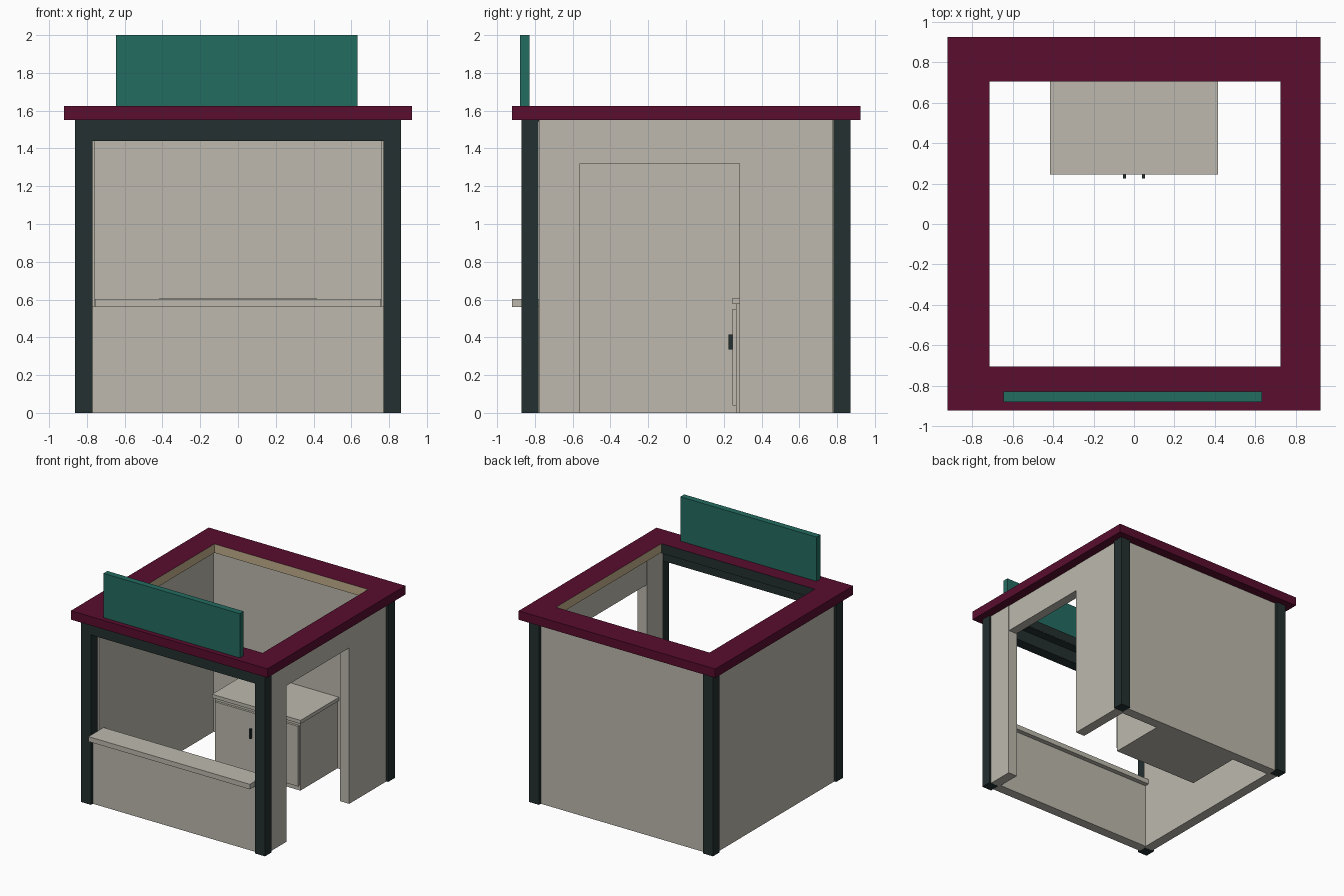
import bpy, bmesh

if "Cube" in bpy.data.objects:
    bpy.data.objects.remove(bpy.data.objects["Cube"])

def mat(name, r, g, b):
    m = bpy.data.materials.new(name)
    m.diffuse_color = (r, g, b, 1)
    m.use_nodes = True
    m.node_tree.nodes["Principled BSDF"].inputs["Base Color"].default_value = m.diffuse_color
    return m

CREAM = mat("cream", 0.51, 0.485, 0.42)
DARK = mat("dark_green", 0.017, 0.029, 0.029)
MAROON = mat("maroon", 0.10, 0.004, 0.027)
TEAL = mat("teal", 0.017, 0.15, 0.12)
TAN = mat("tan", 0.53, 0.42, 0.26)

def box(name, m, x0, x1, y0, y1, z0, z1):
    me = bpy.data.meshes.new(name)
    bm = bmesh.new()
    bmesh.ops.create_cube(bm, size=1)
    for v in bm.verts:
        v.co = (x0 if v.co.x < 0 else x1, y0 if v.co.y < 0 else y1, z0 if v.co.z < 0 else z1)
    bm.to_mesh(me)
    bm.free()
    me.materials.append(m)
    ob = bpy.data.objects.new(name, me)
    bpy.context.collection.objects.link(ob)
    return ob

# corner posts and front beam
for sx, side in ((-1, "left"), (1, "right")):
    for sy, end in ((-1, "front"), (1, "back")):
        xs = sorted((sx * 0.77, sx * 0.862))
        ys = sorted((sy * 0.78, sy * 0.87))
        box(f"{end}_{side}_post", DARK, *xs, *ys, 0, 1.55)
box("front_beam", DARK, -0.77, 0.77, -0.87, -0.78, 1.44, 1.55)

# walls, with a doorway in the right one
IN, OUT, END = 0.76, 0.845, 0.779
box("back_wall", CREAM, -0.77, 0.77, IN, OUT, 0, 1.55)
box("left_wall", CREAM, -OUT, -IN, -END, END, 0, 1.55)
box("front_wall", CREAM, -0.77, 0.77, -OUT, -IN, 0, 0.565)
box("right_wall_front", CREAM, IN, OUT, -END, -0.56, 0, 1.55)
box("right_wall_back", CREAM, IN, OUT, 0.283, END, 0, 1.55)
box("door_header", CREAM, IN + 0.003, OUT - 0.003, -0.56, 0.283, 1.32, 1.55)

# serving counter
box("serving_counter", CREAM, -0.757, 0.757, -0.922, -0.72, 0.56, 0.602)

# roof ring: outer and inner rectangles joined by quads
bm = bmesh.new()
rings = []
for x0, x1, y0, y1 in ((-0.922, 0.922, -0.922, 0.925), (-0.715, 0.725, -0.705, 0.705)):
    for z in (1.55, 1.625):
        rings.append([bm.verts.new((x, y, z)) for x, y in ((x0, y0), (x1, y0), (x1, y1), (x0, y1))])
ob_, ot, ib, it = rings
for i in range(4):
    j = (i + 1) % 4
    bm.faces.new((ob_[i], ob_[j], ot[j], ot[i]))
    bm.faces.new((ot[i], ot[j], it[j], it[i]))
    bm.faces.new((ib[i], ob_[i], ob_[j], ib[j])).material_index = 0
    inner = bm.faces.new((it[i], it[j], ib[j], ib[i]))
    inner.material_index = 2 if i == 0 else 1   # front inside edge is dark, others tan
bmesh.ops.recalc_face_normals(bm, faces=bm.faces)
me = bpy.data.meshes.new("roof_ring")
bm.to_mesh(me)
bm.free()
for m in (MAROON, TAN, DARK):
    me.materials.append(m)
bpy.context.collection.objects.link(bpy.data.objects.new("roof_ring", me))

# dark soffit behind the front beam
box("front_soffit", DARK, -0.758, 0.758, -0.78, -0.706, 1.543, 1.551)

# blank sign board
box("sign_board", TEAL, -0.645, 0.633, -0.88, -0.828, 1.625, 2.0)

# back cabinet with two doors and handles
box("cabinet_body", CREAM, -0.40, 0.40, 0.265, 0.76, 0, 0.577)
box("cabinet_top", CREAM, -0.415, 0.415, 0.245, 0.76, 0.577, 0.607)
for s, side in ((-1, "left"), (1, "right")):
    box(f"cabinet_{side}_door", CREAM, *sorted((s * 0.004, s * 0.39)), 0.246, 0.265, 0.04, 0.55)
    box(f"cabinet_{side}_handle", DARK, *sorted((s * 0.04, s * 0.055)), 0.225, 0.247, 0.335, 0.415)
